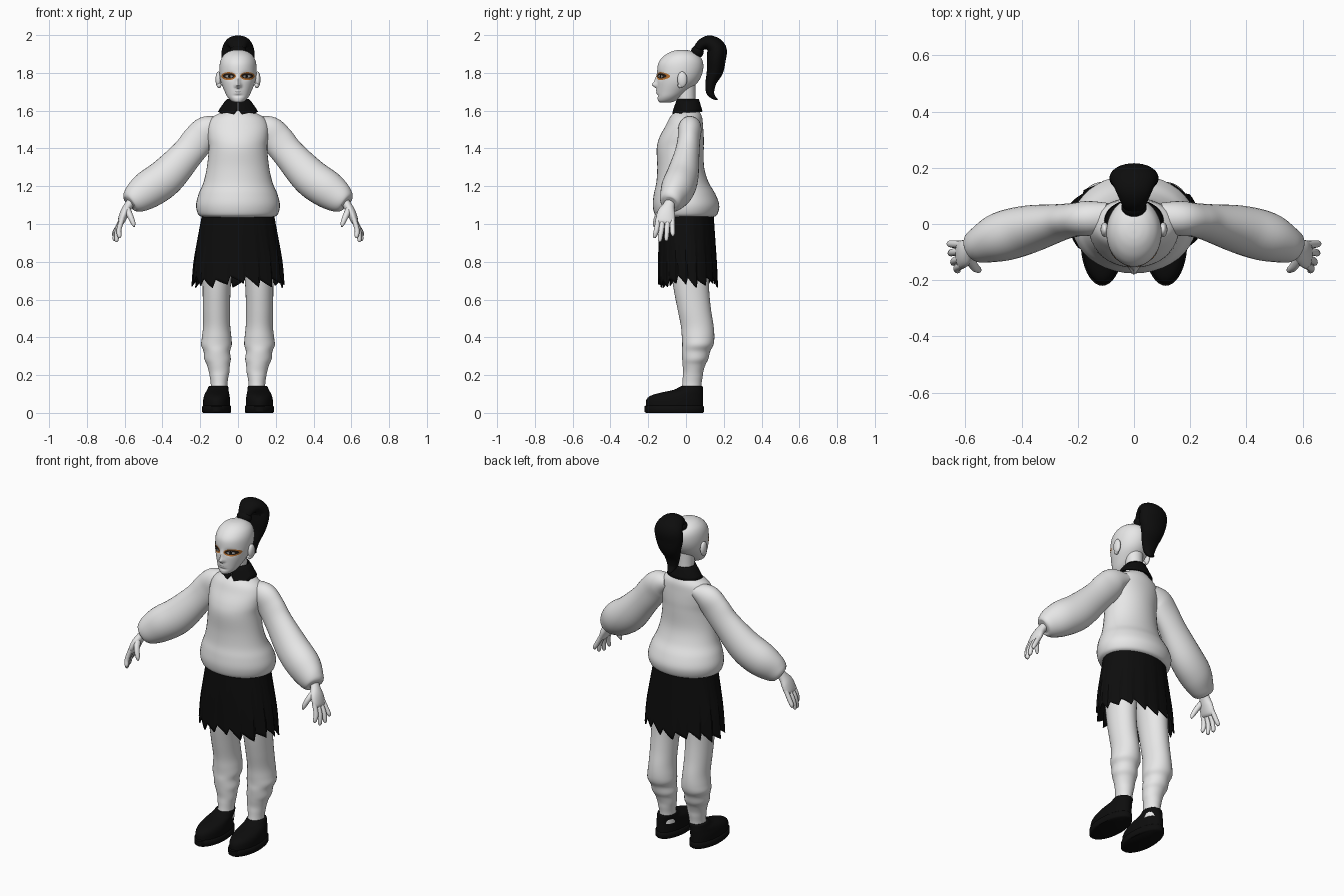
import bpy, bmesh, math
from math import sin, cos, pi, exp
from mathutils import Vector
from mathutils.bvhtree import BVHTree

cube = bpy.data.objects.get("Cube")
if cube:
    bpy.data.objects.remove(cube)


def material(name, *rgb):
    m = bpy.data.materials.new(name)
    m.use_nodes = True
    m.diffuse_color = (*rgb, 1)
    m.node_tree.nodes["Principled BSDF"].inputs["Base Color"].default_value = (*rgb, 1)
    return m


PALE = material("pale grey", .8, .8, .8)
BLACK = material("black", .004, .004, .004)
ORANGE = material("burnt orange", .5, .17, .03)
DARK = material("dark brown", .02, .012, .008)
GREY = material("mid grey", .3, .3, .3)


def finish(name, bm, mat, mirror=False, thick=0, angle=50):
    mesh = bpy.data.meshes.new(name)
    bm.to_mesh(mesh)
    bm.free()
    ob = bpy.data.objects.new(name, mesh)
    bpy.context.collection.objects.link(ob)
    mesh.materials.append(mat)
    bpy.ops.object.select_all(action='DESELECT')
    ob.select_set(True)
    bpy.context.view_layer.objects.active = ob
    bpy.ops.object.shade_smooth_by_angle(angle=math.radians(angle))
    if thick:
        ob.modifiers.new("thickness", 'SOLIDIFY').thickness = thick
    if mirror:
        ob.modifiers.new("other side", 'MIRROR')
    return ob


def smooth_rows(rows, steps):
    """Catmull-Rom interpolation between rows of numbers."""
    ext = [rows[0], *rows, rows[-1]]
    out = []
    for a, b, c, d in zip(ext, ext[1:], ext[2:], ext[3:]):
        for k in range(steps):
            t = k / steps
            out.append([q + t * (r - p) / 2 + t * t * (p - 2.5 * q + 2 * r - s / 2)
                        + t ** 3 * (1.5 * (q - r) + (s - p) / 2)
                        for p, q, r, s in zip(a, b, c, d)])
    return out + [list(rows[-1])]


def bridge(bm, rings, caps=True, closed=True):
    for lo, hi in zip(rings, rings[1:]):
        n = len(lo)
        for j in range(n if closed else n - 1):
            k = (j + 1) % n
            bm.faces.new((lo[j], lo[k], hi[k], hi[j]))
    if caps:
        bm.faces.new(rings[0][::-1])
        bm.faces.new(rings[-1])


def tube(rows, side, segs=24, steps=5, level=False):
    """Loft ellipses along x, y, z, radius along side, other radius."""
    bm = bmesh.new()
    rows = smooth_rows(rows, steps)
    pts = [Vector(r[:3]) for r in rows]
    rings = []
    for i, r in enumerate(rows):
        t = Vector((0, 0, 1))
        if not level:
            t = (pts[min(i + 1, len(pts) - 1)] - pts[max(i - 1, 0)]).normalized()
        n = t.cross(Vector(side)).normalized()
        s = n.cross(t)
        rings.append([bm.verts.new(pts[i] + s * r[3] * cos(a) + n * r[4] * sin(a))
                      for a in (2 * pi * j / segs for j in range(segs))])
    bridge(bm, rings)
    return bm


def stack(rows, segs=40, steps=5):
    """Level rings given as height, centre x, front y, back y, half width."""
    return tube([(x, (f + b) / 2, z, w, (b - f) / 2) for z, x, f, b, w in rows],
                (1, 0, 0), segs, steps, level=True)


def ball(name, centre, size, mat, mirror=False):
    bm = bmesh.new()
    bmesh.ops.create_uvsphere(bm, u_segments=24, v_segments=14, radius=1)
    for v in bm.verts:
        v.co = Vector(centre) + Vector(a * b for a, b in zip(v.co, size))
    return finish(name, bm, mat, mirror)


# Sweater body and puffed sleeves
finish("sweater", stack([
    (1.035, 0, -.14, .14, .18), (1.05, 0, -.165, .165, .21), (1.1, 0, -.176, .176, .222),
    (1.16, 0, -.17, .155, .208), (1.22, 0, -.157, .12, .183), (1.3, 0, -.152, .096, .165),
    (1.4, 0, -.155, .094, .155), (1.46, 0, -.14, .094, .16), (1.52, 0, -.108, .09, .16),
    (1.565, 0, -.085, .085, .135), (1.6, 0, -.055, .07, .07)]), PALE)
finish("sleeves", tube([
    (.09, .025, 1.53, .05, .04), (.16, .02, 1.5, .062, .075), (.21, .015, 1.445, .06, .085),
    (.27, .005, 1.37, .066, .085), (.38, -.02, 1.25, .086, .1), (.47, -.045, 1.185, .088, .1),
    (.535, -.07, 1.14, .07, .083), (.57, -.08, 1.118, .055, .06), (.578, -.083, 1.112, .035, .035)],
    (0, 1, 0), 32), PALE, True)

# Hands: palm, four fingers and thumb
finish("palms", tube([
    (.55, -.075, 1.14, .028, .024), (.578, -.09, 1.1, .03, .023), (.6, -.104, 1.06, .047, .024),
    (.618, -.11, 1.015, .05, .019), (.624, -.112, 1.0, .04, .01)], (0, 1, 0)), PALE, True)
for label, y, tip_x, tip_y, tip_z in (
        ("index", -.147, .628, -.165, .925), ("middle", -.122, .643, -.138, .905),
        ("ring", -.097, .653, -.104, .91), ("little", -.073, .657, -.07, .935)):
    finish(label + "_fingers", tube([
        (.612, y, 1.03, .013, .013), ((tip_x + .632) / 2, (y + tip_y) / 2, .97, .0135, .013),
        (tip_x, tip_y, tip_z + .012, .011, .011), (tip_x, tip_y, tip_z, .004, .004)],
        (0, 1, 0), 12), PALE, True)
finish("thumbs", tube([
    (.59, -.11, 1.085, .02, .018), (.572, -.147, 1.045, .017, .016),
    (.555, -.163, 1.005, .012, .012), (.55, -.167, .985, .004, .004)], (0, 1, 0), 12), PALE, True)

# Skirt with pleats and a ragged hem
bm = bmesh.new()
rings = []
count, per = 18, 6
for z, front, back, width in smooth_rows([
        (.69, -.148, .168, .243), (.8, -.147, .163, .234), (.92, -.145, .155, .214),
        (1.07, -.138, .145, .187)], 4):
    drop = (1.07 - z) / .38
    ring = []
    for j in range(count * per):
        a = 2 * pi * j / (count * per)
        saw = (j % per) / per
        r = 1 + .05 * drop * (saw - .5)
        hem = (.05 * (.5 - saw) - .012 * sin(5 * a)) * drop ** 4
        ring.append(bm.verts.new((width * r * cos(a),
                                  (front + back) / 2 + (back - front) / 2 * r * sin(a), z + hem)))
    rings.append(ring)
bridge(bm, rings, caps=False)
finish("skirt", bm, BLACK, thick=.006, angle=25)

# Legs with slouched socks
finish("legs", stack([
    (1.0, .1, -.1, .11, .085), (.8, .108, -.085, .12, .08), (.66, .113, -.066, .122, .074),
    (.55, .114, -.045, .132, .072), (.46, .113, -.027, .146, .072), (.4, .113, -.022, .15, .078),
    (.36, .114, -.02, .145, .081), (.325, .112, -.022, .128, .07), (.285, .108, -.02, .118, .07),
    (.255, .104, -.018, .103, .061), (.22, .1, -.015, .092, .055), (.19, .1, -.017, .088, .049),
    (.15, .1, -.02, .082, .044), (.09, .1, -.03, .08, .045)], 32), PALE, True)

# Shoes: slab sole and rounded upper
finish("soles", stack([
    (0, .113, -.212, .088, .072), (.006, .113, -.22, .095, .077),
    (.034, .113, -.22, .095, .077), (.04, .113, -.212, .088, .07)], 40, 1), BLACK, True)
finish("shoe_uppers", stack([
    (.035, .113, -.213, .09, .071), (.07, .113, -.21, .09, .071), (.092, .112, -.185, .09, .067),
    (.108, .11, -.13, .09, .062), (.122, .107, -.065, .089, .056), (.14, .104, -.03, .088, .052),
    (.143, .104, -.02, .08, .045)], 40, 3), BLACK, True)

# Neck and pointed collar
finish("neck", stack([(1.56, 0, -.04, .06, .055), (1.64, 0, -.045, .05, .047),
                      (1.74, 0, -.05, .05, .05)]), PALE)
bm = bmesh.new()
rings = []
for t in (0, .25, .5, .75, 1):
    ring = []
    for j in range(61):
        a = .04 + (2 * pi - .08) * j / 60
        near = min(a, 2 * pi - a)
        point = max(0, 1 - abs(near - .6) / .56)
        low = 1.595 - .058 * point + .01 * (near < .2)
        rx, ry = .056 + .05 * t ** .8, .058 + (.02 + .018 * point) * t
        ring.append(bm.verts.new((rx * sin(a), .01 - ry * cos(a), 1.662 + (low - 1.662) * t)))
    rings.append(ring)
bridge(bm, rings[::-1], caps=False, closed=False)
finish("collar", bm, BLACK, thick=.008)

# Head with modelled eye sockets, nose, lips and chin
bm = stack([
    (1.643, 0, -.135, -.085, .014), (1.65, 0, -.147, -.06, .034), (1.67, 0, -.151, -.03, .054),
    (1.7, 0, -.152, .01, .07), (1.75, 0, -.153, .062, .09), (1.8, 0, -.153, .087, .098),
    (1.85, 0, -.147, .091, .096), (1.885, 0, -.122, .076, .083), (1.908, 0, -.088, .046, .059),
    (1.919, 0, -.056, .014, .032), (1.922, 0, -.027, -.015, .006)], 96, 6)


def bump(v, x, z, wide, tall):
    return exp(-((abs(v.x) - x) / wide) ** 2 - ((v.z - z) / tall) ** 2)


for v in bm.verts:
    if v.co.y < -.04:
        p = v.co.copy()
        v.co.y += (.012 * bump(p, .042, 1.783, .022, .016) - .026 * bump(p, 0, 1.736, .013, .014)
                   - .012 * bump(p, 0, 1.762, .011, .022) - .007 * bump(p, .013, 1.731, .008, .009)
                   - .007 * bump(p, 0, 1.706, .02, .006) - .006 * bump(p, 0, 1.692, .017, .006)
                   + .005 * bump(p, 0, 1.679, .025, .007))
surface = BVHTree.FromBMesh(bm)
finish("head", bm, PALE)
ball("ears", (.104, -.02, 1.765), (.015, .026, .042), PALE, True)
ball("ear_lobes", (.1, -.03, 1.735), (.012, .014, .016), PALE, True)


def face_plate(name, x, z, wide, tall, lift, mat, mirror=True):
    """Thin almond laid on the face."""
    bm = bmesh.new()
    rings = []
    for k in range(1, 7):
        ring = []
        for j in range(32):
            a = 2 * pi * j / 32
            px, pz = x + wide * k / 6 * cos(a), z + tall * k / 6 * sin(a)
            hit = surface.ray_cast(Vector((px, -1, pz)), Vector((0, 1, 0)))[0]
            ring.append(bm.verts.new((px, (hit.y if hit else -.05) - lift, pz)))
        rings.append(ring)
    bridge(bm, rings[::-1], caps=False)
    bm.faces.new(rings[0])
    finish(name, bm, mat, mirror)


# Painted eyes and mouth
face_plate("eye_shadow", .05, 1.783, .039, .021, .002, ORANGE)
face_plate("eye_liner", .049, 1.784, .032, .014, .0035, DARK)
face_plate("eye_whites", .047, 1.782, .02, .0075, .005, GREY)
face_plate("irises", .046, 1.782, .0075, .0075, .0065, BLACK)
face_plate("mouth_line", 0, 1.699, .021, .0018, .0015, GREY, False)

# Ponytail and its knot
ball("hair_knot", (0, .06, 1.912), (.045, .034, .034), BLACK)
finish("ponytail", tube([
    (0, .055, 1.915, .035, .022), (0, .085, 1.95, .05, .03), (0, .125, 1.957, .068, .042),
    (0, .162, 1.925, .085, .052), (0, .16, 1.87, .086, .05), (0, .153, 1.81, .07, .044),
    (0, .132, 1.75, .05, .029), (0, .128, 1.7, .034, .022), (0, .145, 1.672, .02, .012),
    (0, .168, 1.658, .006, .003)], (1, 0, 0), 32), BLACK)
